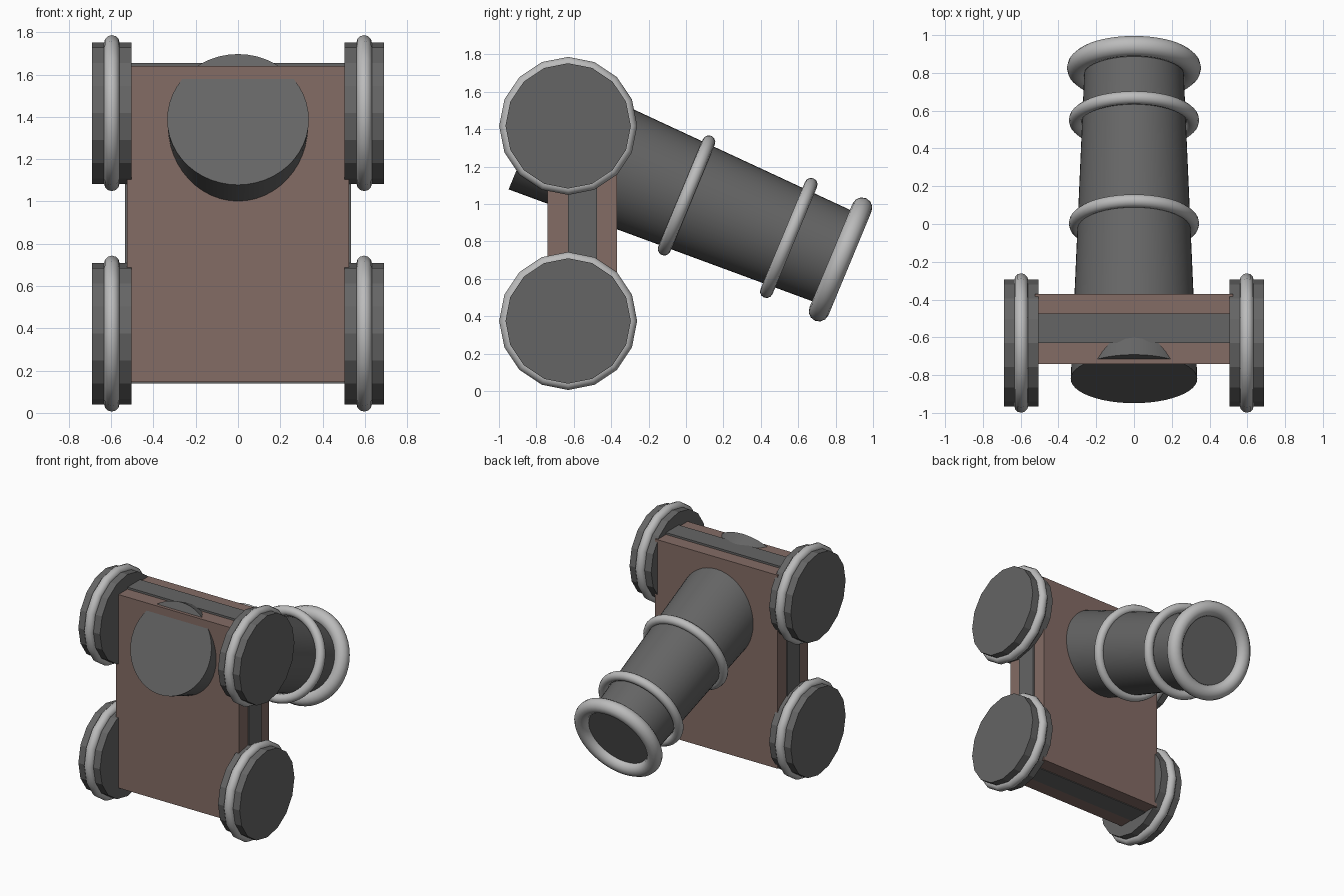
import bpy, math
from mathutils import Vector

if "Cube" in bpy.data.objects:
    bpy.data.objects.remove(bpy.data.objects["Cube"])


def material(name, rgb):
    m = bpy.data.materials.new(name)
    m.diffuse_color = (*rgb, 1)
    m.use_nodes = True
    m.node_tree.nodes["Principled BSDF"].inputs["Base Color"].default_value = m.diffuse_color
    return m


WOOD = material("wood", (0.23, 0.15, 0.13))
IRON = material("iron", (0.13, 0.13, 0.13))
STEEL = material("steel", (0.5, 0.5, 0.5))


def finish(name, mat, smooth=None):
    ob = bpy.context.object
    ob.name = name
    ob.data.materials.append(mat)
    if smooth:
        bpy.ops.object.shade_smooth_by_angle(angle=math.radians(smooth))
    return ob


def slab(name, half_x, y0, y1, z0, z1, mat):
    bpy.ops.mesh.primitive_cube_add(size=1, location=(0, (y0 + y1) / 2, (z0 + z1) / 2))
    ob = finish(name, mat)
    ob.scale = (2 * half_x, y1 - y0, z1 - z0)


def ring(name, loc, rot, major, minor, segs, smooth):
    bpy.ops.mesh.primitive_torus_add(location=loc, rotation=rot, major_radius=major,
                                     minor_radius=minor, major_segments=segs, minor_segments=12)
    finish(name, STEEL, smooth)


# Carriage: two wooden planks around a slightly larger iron core
slab("front_plank", 0.525, -0.74, -0.63, 0.145, 1.64, WOOD)
slab("iron_core", 0.535, -0.63, -0.475, 0.14, 1.655, IRON)
slab("back_plank", 0.525, -0.475, -0.37, 0.145, 1.64, WOOD)

# Four 16-sided wheels with rims
for side, sx in (("left", -1), ("right", 1)):
    for level, z in (("lower", 0.375), ("upper", 1.418)):
        rot = (0, math.pi / 2, 0)
        bpy.ops.mesh.primitive_cylinder_add(vertices=16, radius=0.335, depth=0.185,
                                            location=(sx * 0.597, -0.63, z), rotation=rot)
        finish(f"{level}_{side}_wheel", IRON)
        ring(f"{level}_{side}_rim", (sx * 0.597, -0.63, z), rot, 0.332, 0.037, 16, 35)

# Tapered barrel passing through the carriage, tilted downwards
breech = Vector((0, -0.82, 1.388))
muzzle = Vector((0, 0.826, 0.704))
axis = muzzle - breech
tilt = axis.to_track_quat('Z', 'Y').to_euler()
bpy.ops.mesh.primitive_cone_add(vertices=48, radius1=0.335, radius2=0.262, depth=axis.length,
                                location=(breech + muzzle) / 2, rotation=tilt)
finish("barrel", IRON, 30)

# Barrel bands and muzzle lip
ring("middle_band", breech + axis * 0.5, tilt, 0.31, 0.035, 48, 60)
ring("forward_band", breech + axis * 0.832, tilt, 0.31, 0.035, 48, 60)
ring("muzzle_lip", muzzle, tilt, 0.30, 0.055, 48, 60)
